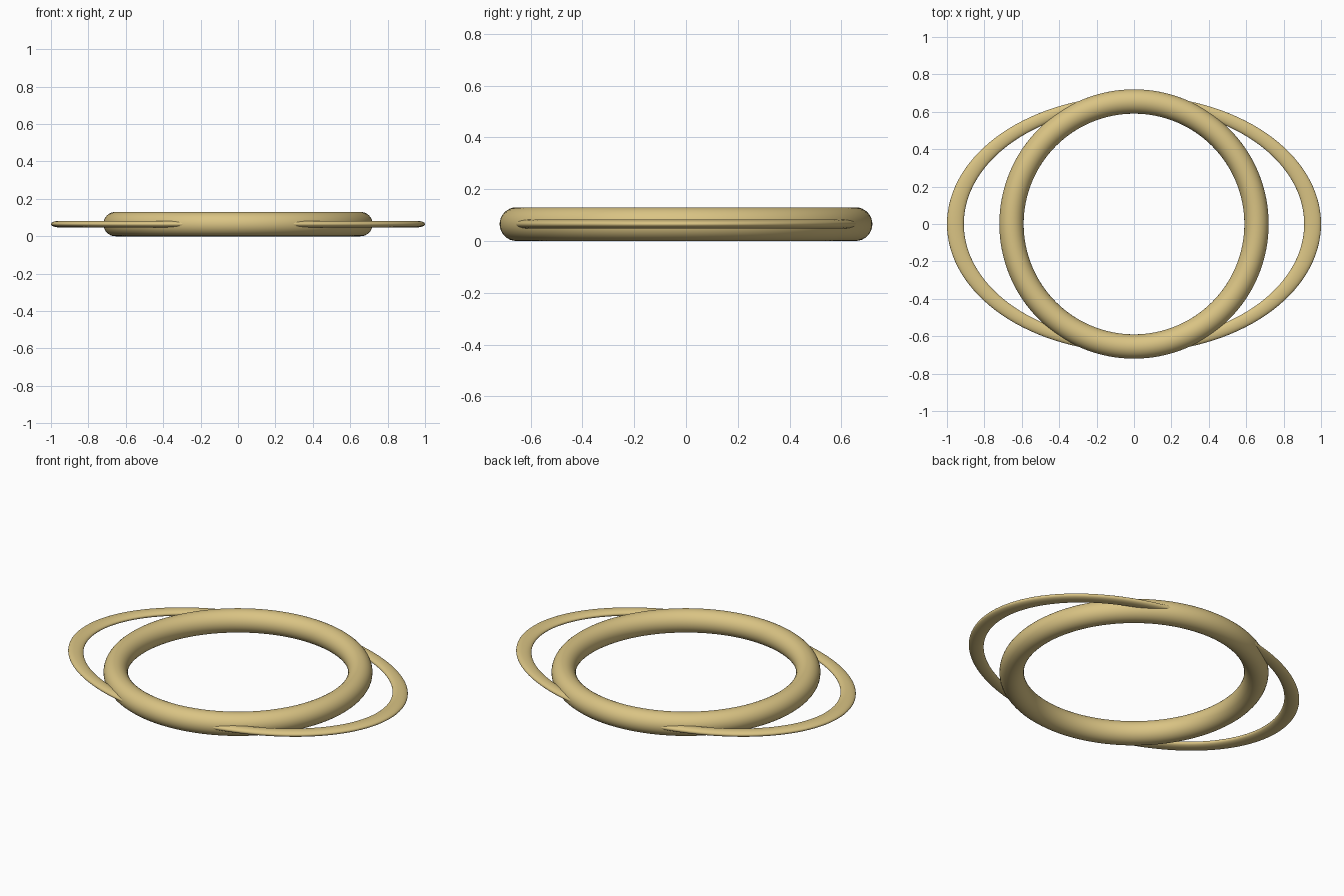
import bpy

cube = bpy.data.objects.get("Cube")
if cube:
    bpy.data.objects.remove(cube, do_unlink=True)

# Pale gold used on both rings
gold = bpy.data.materials.new("pale_gold")
gold.use_nodes = True
gold.diffuse_color = (0.70, 0.55, 0.23, 1)
gold.node_tree.nodes["Principled BSDF"].inputs["Base Color"].default_value = gold.diffuse_color

MID = 0.065  # height of the shared centre plane


def ring(name, major, minor, scale=(1, 1, 1)):
    """Smooth torus lying flat, stretched by scale."""
    bpy.ops.mesh.primitive_torus_add(
        major_segments=128, minor_segments=32,
        major_radius=major, minor_radius=minor, location=(0, 0, MID))
    obj = bpy.context.object
    obj.name = name
    obj.scale = scale
    bpy.ops.object.transform_apply(location=False, rotation=False, scale=True)
    bpy.ops.object.shade_smooth()
    obj.data.materials.append(gold)
    return obj


# Thick round ring in the middle
ring("round_ring", 0.655, 0.065)

# Thin flattened oval that passes through the round ring and loops out each side
ring("oval_side_loops", 0.955, 0.045, (1, 0.687, 0.39))
